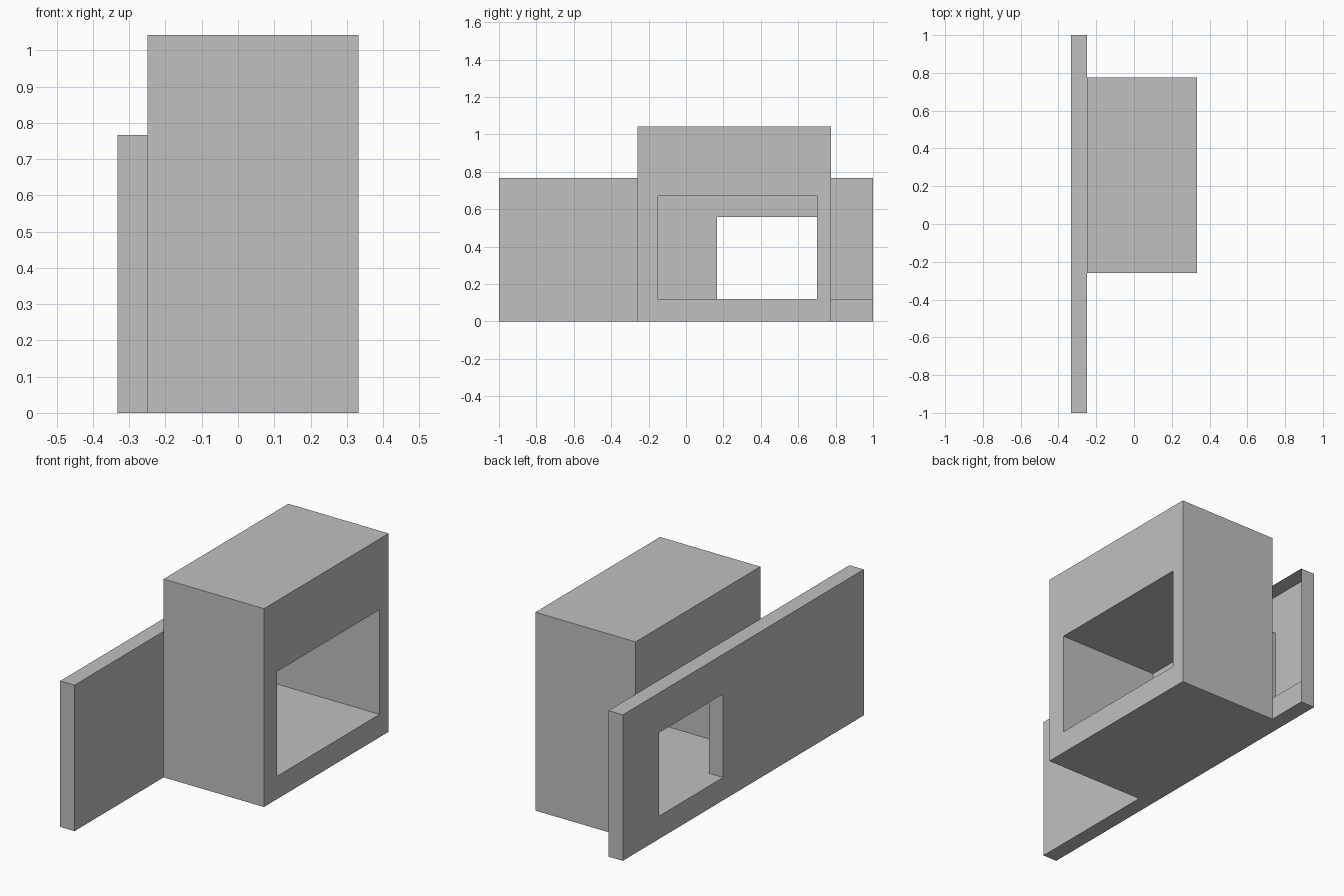
import bpy
import bmesh

cube = bpy.data.objects.get("Cube")
if cube:
    bpy.data.objects.remove(cube, do_unlink=True)

grey = bpy.data.materials.new("plain grey")
grey.use_nodes = True
colour = (0.53, 0.53, 0.53, 1)
grey.diffuse_color = colour
grey.node_tree.nodes["Principled BSDF"].inputs["Base Color"].default_value = colour


def rect(bm, axis, at, a, b, flip=False):
    """Rectangle across one axis; a and b are ranges on the other two axes."""
    if a[1] - a[0] < 1e-6 or b[1] - b[0] < 1e-6:
        return
    corners = []
    for u, v in ((a[0], b[0]), (a[1], b[0]), (a[1], b[1]), (a[0], b[1])):
        p = [u, v]
        p.insert(axis, at)
        corners.append(bm.verts.new(p))
    # Point the normal along +axis, or along -axis when flipped
    if flip != (axis == 1):
        corners.reverse()
    bm.faces.new(corners)


def holed(bm, axis, at, a, b, ha, hb, flip=False):
    """Rectangle with a rectangular opening."""
    rect(bm, axis, at, a, (b[0], hb[0]), flip)
    rect(bm, axis, at, a, (hb[1], b[1]), flip)
    rect(bm, axis, at, (a[0], ha[0]), hb, flip)
    rect(bm, axis, at, (ha[1], a[1]), hb, flip)


def sleeve(bm, x, y, z, inward=False, ends=True):
    """Four sides around the x axis."""
    rect(bm, 1, y[0], x, z, not inward)
    rect(bm, 1, y[1], x, z, inward)
    rect(bm, 2, z[0], x, y, not inward)
    rect(bm, 2, z[1], x, y, inward)


def finish(name, bm):
    bmesh.ops.remove_doubles(bm, verts=bm.verts, dist=1e-5)
    mesh = bpy.data.meshes.new(name)
    bm.to_mesh(mesh)
    bm.free()
    mesh.materials.append(grey)
    obj = bpy.data.objects.new(name, mesh)
    bpy.context.collection.objects.link(obj)
    return obj


# Shared ranges
panel_x, panel_y, panel_z = (-0.333, -0.25), (-1, 1), (0, 0.767)
box_x, box_y, box_z = (-0.25, 0.333), (-0.26, 0.775), (0, 1.042)
tunnel_y, tunnel_z = (-0.15, 0.70), (0.12, 0.67)
window_y, window_z = (0.167, 0.70), (0.12, 0.558)

# Block with a tunnel through it
bm = bmesh.new()
sleeve(bm, box_x, box_y, box_z)
holed(bm, 0, box_x[1], box_y, box_z, tunnel_y, tunnel_z)
rect(bm, 0, box_x[0], box_y, (panel_z[1], box_z[1]), True)
sleeve(bm, box_x, tunnel_y, tunnel_z, inward=True)
finish("tunnel_block", bm)

# Hollow wall panel with a window; its inner side is open behind the block
bm = bmesh.new()
sleeve(bm, panel_x, panel_y, panel_z)
holed(bm, 0, panel_x[0], panel_y, panel_z, window_y, window_z, True)
sleeve(bm, panel_x, window_y, window_z, inward=True)
rect(bm, 0, panel_x[1], (panel_y[0], box_y[0]), panel_z)
rect(bm, 0, panel_x[1], (box_y[1], panel_y[1]), (0, tunnel_z[0]))
holed(bm, 0, panel_x[1], tunnel_y, tunnel_z, window_y, window_z)
finish("wall_panel", bm)
